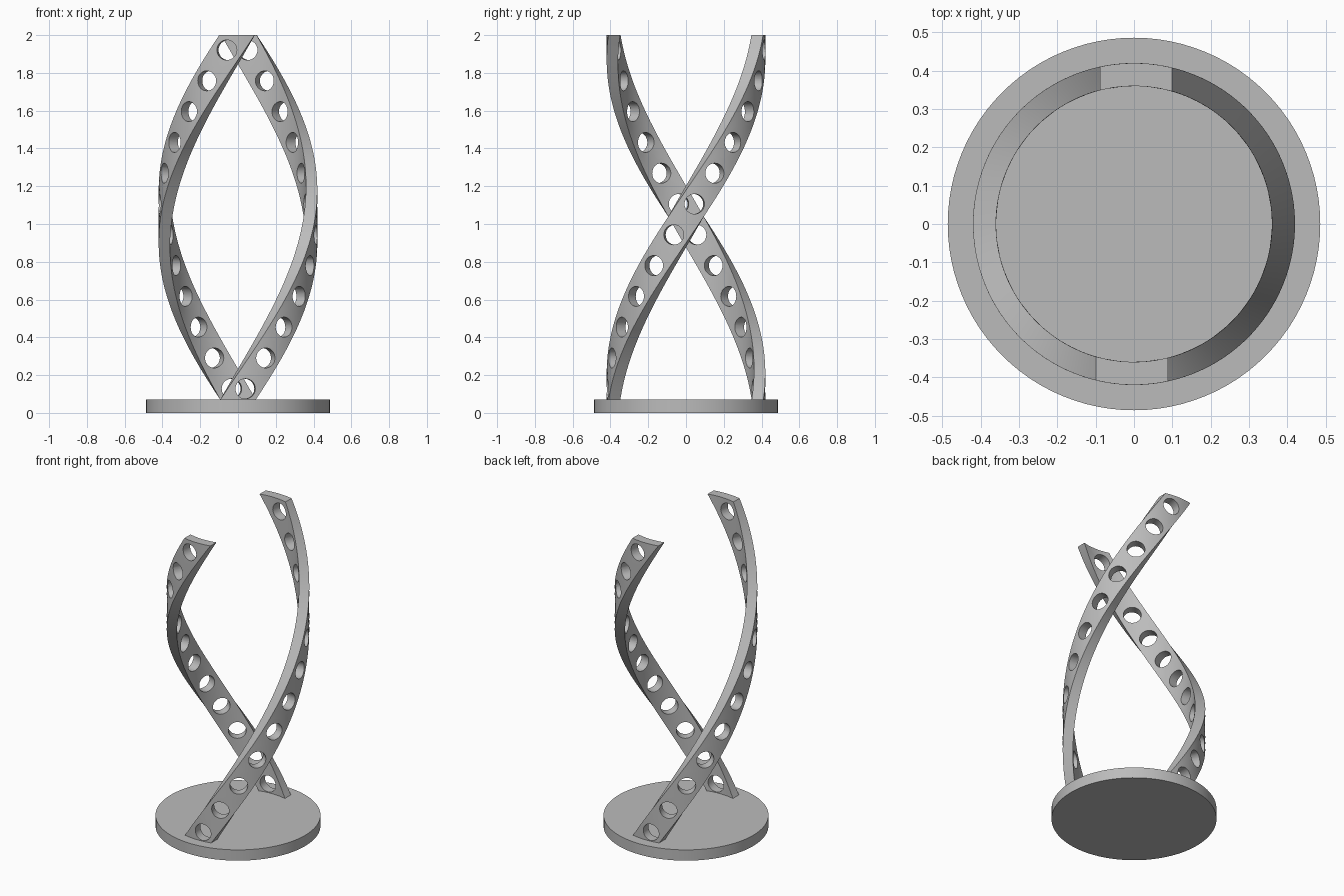
import bpy, bmesh, math
from mathutils import Matrix, Vector

if "Cube" in bpy.data.objects:
    bpy.data.objects.remove(bpy.data.objects["Cube"])

BASE_TOP, TOP, R_IN, R_OUT, HALF_W = 0.07, 2.0, 0.36, 0.42, 0.094

grey = bpy.data.materials.new("warm_grey")
grey.diffuse_color = (0.5, 0.5, 0.5, 1)
grey.use_nodes = True
grey.node_tree.nodes["Principled BSDF"].inputs["Base Color"].default_value = grey.diffuse_color


def angle_at(z):
    """Heading of the ribbon at a height: half a turn, starting at the front."""
    return math.radians(-90 + 179.2 * (z - BASE_TOP) / (TOP - BASE_TOP))


def finish(name, bm):
    bmesh.ops.recalc_face_normals(bm, faces=bm.faces)
    mesh = bpy.data.meshes.new(name)
    bm.to_mesh(mesh)
    bm.free()
    mesh.materials.append(grey)
    obj = bpy.data.objects.new(name, mesh)
    bpy.context.collection.objects.link(obj)
    return obj


def select(obj):
    bpy.ops.object.select_all(action='DESELECT')
    obj.select_set(True)
    bpy.context.view_layer.objects.active = obj


def smooth(obj):
    select(obj)
    bpy.ops.object.shade_smooth_by_angle(angle=math.radians(30))


# Round base plate
bm = bmesh.new()
bmesh.ops.create_cone(bm, cap_ends=True, segments=96, radius1=0.486, radius2=0.486,
                      depth=BASE_TOP, matrix=Matrix.Translation((0, 0, BASE_TOP / 2)))
smooth(finish("base_plate", bm))


# Twisted ribbon: curved section lofted upward while turning
def make_ribbon(name):
    bm = bmesh.new()
    n, steps = 6, 72
    side = [HALF_W * (2 * i / n - 1) for i in range(n + 1)]
    section = [(math.sqrt(R_OUT**2 - s * s), s) for s in side]
    section += [(math.sqrt(R_IN**2 - s * s), s) for s in reversed(side)]
    rings = []
    for k in range(steps + 1):
        z = BASE_TOP - 0.01 + (TOP - BASE_TOP + 0.01) * k / steps
        turn = Matrix.Rotation(angle_at(z), 3, 'Z')
        rings.append([bm.verts.new(turn @ Vector((r, s, z))) for r, s in section])
    m = len(section)
    for a, b in zip(rings, rings[1:]):
        for i in range(m):
            j = (i + 1) % m
            bm.faces.new((a[i], a[j], b[j], b[i]))
    bm.faces.new(rings[0])
    bm.faces.new(rings[-1])
    return finish(name, bm)


# Radial drills for the row of holes
def make_drills():
    bm = bmesh.new()
    for i in range(12):
        z = 0.128 + 0.163 * i
        place = (Matrix.Rotation(angle_at(z), 4, 'Z') @ Matrix.Translation((0.39, 0, z))
                 @ Matrix.Rotation(math.pi / 2, 4, 'Y'))
        bmesh.ops.create_cone(bm, cap_ends=True, segments=32, radius1=0.053,
                              radius2=0.053, depth=0.2, matrix=place)
    obj = finish("hole_drills", bm)
    obj.hide_render = True
    return obj


ribbon = make_ribbon("front_ribbon")
drills = make_drills()
cut = ribbon.modifiers.new("holes", 'BOOLEAN')
cut.operation, cut.solver, cut.object = 'DIFFERENCE', 'EXACT', drills
select(ribbon)
bpy.ops.object.modifier_apply(modifier=cut.name)
bpy.data.objects.remove(drills)
smooth(ribbon)

# Matching ribbon on the opposite side
back = ribbon.copy()
back.data = ribbon.data.copy()
back.name = "back_ribbon"
back.rotation_euler.z = math.pi
bpy.context.collection.objects.link(back)
